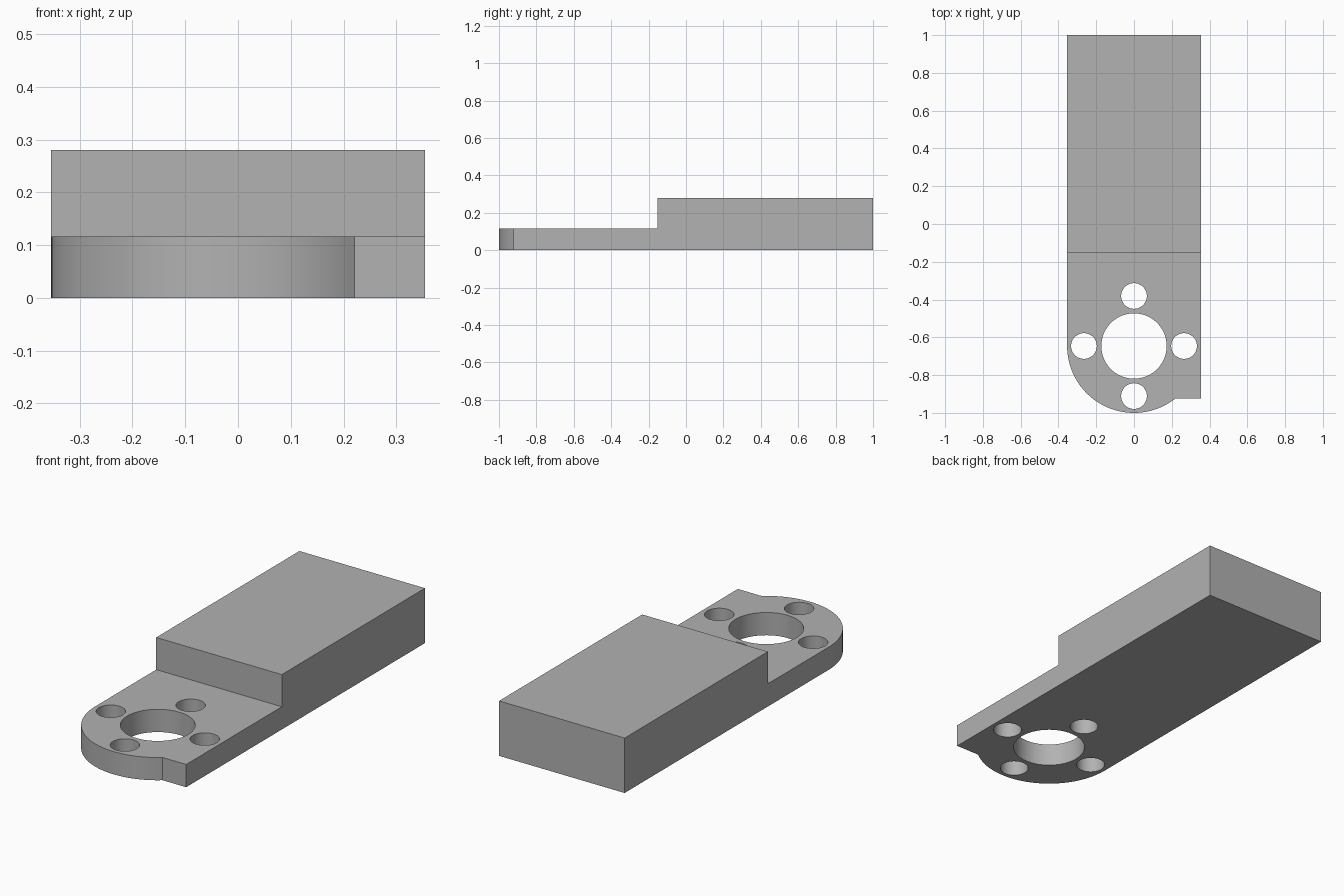
import bpy, bmesh
from math import sin, cos, pi, asin

cube = bpy.data.objects.get("Cube")
if cube:
    bpy.data.objects.remove(cube, do_unlink=True)

HALF_W = 0.354
HEIGHT, PLATE_H = 0.28, 0.116
STEP_Y, CORNER_Y = -0.153, -0.923
HUB_Y = HALF_W - 1

grey = bpy.data.materials.new("plain grey")
grey.use_nodes = True
colour = (0.445, 0.445, 0.445, 1)
grey.diffuse_color = colour
grey.node_tree.nodes["Principled BSDF"].inputs["Base Color"].default_value = colour


def prism(name, outline, z0, z1):
    """Extrude a closed plan outline from z0 to z1."""
    bm = bmesh.new()
    base = bm.faces.new([bm.verts.new((x, y, z0)) for x, y in outline])
    top = bmesh.ops.extrude_face_region(bm, geom=[base])["geom"]
    bmesh.ops.translate(bm, vec=(0, 0, z1 - z0),
                        verts=[v for v in top if isinstance(v, bmesh.types.BMVert)])
    bmesh.ops.recalc_face_normals(bm, faces=bm.faces)
    mesh = bpy.data.meshes.new(name)
    bm.to_mesh(mesh)
    bm.free()
    mesh.materials.append(grey)
    obj = bpy.data.objects.new(name, mesh)
    bpy.context.collection.objects.link(obj)
    return obj


def arc(x, y, r, start, end, n):
    return [(x + r * cos(start + (end - start) * i / n),
             y + r * sin(start + (end - start) * i / n)) for i in range(n + 1)]


def cut(body, cutter):
    cutter.hide_render = True
    mod = body.modifiers.new("cut", 'BOOLEAN')
    mod.operation = 'DIFFERENCE'
    mod.solver = 'EXACT'
    mod.object = cutter
    bpy.context.view_layer.objects.active = body
    bpy.ops.object.modifier_apply(modifier=mod.name)
    bpy.data.objects.remove(cutter, do_unlink=True)


# Body: rounded nose on one side, square corner on the other
nose_end = 2 * pi + asin((CORNER_Y - HUB_Y) / HALF_W)
outline = arc(0, HUB_Y, HALF_W, pi, nose_end, 48)
outline += [(HALF_W, CORNER_Y), (HALF_W, 1), (-HALF_W, 1)]
body = prism("mounting_bracket", outline, 0, HEIGHT)

# Step down to the thin plate
cut(body, prism("step_cutter", [(-1, -2), (1, -2), (1, STEP_Y), (-1, STEP_Y)], PLATE_H, 1))

# Central bore and four bolt holes around it
holes = [(0, HUB_Y, 0.173)]
for i in range(4):
    holes.append((0.265 * cos(i * pi / 2), HUB_Y + 0.265 * sin(i * pi / 2), 0.068))
for x, y, r in holes:
    cut(body, prism("hole_cutter", arc(x, y, r, 0, 2 * pi, 64)[:-1], -1, 1))

# Smooth the round walls, keep the edges crisp
bpy.ops.object.select_all(action='DESELECT')
body.select_set(True)
bpy.context.view_layer.objects.active = body
bpy.ops.object.shade_smooth_by_angle(angle=pi / 6)
